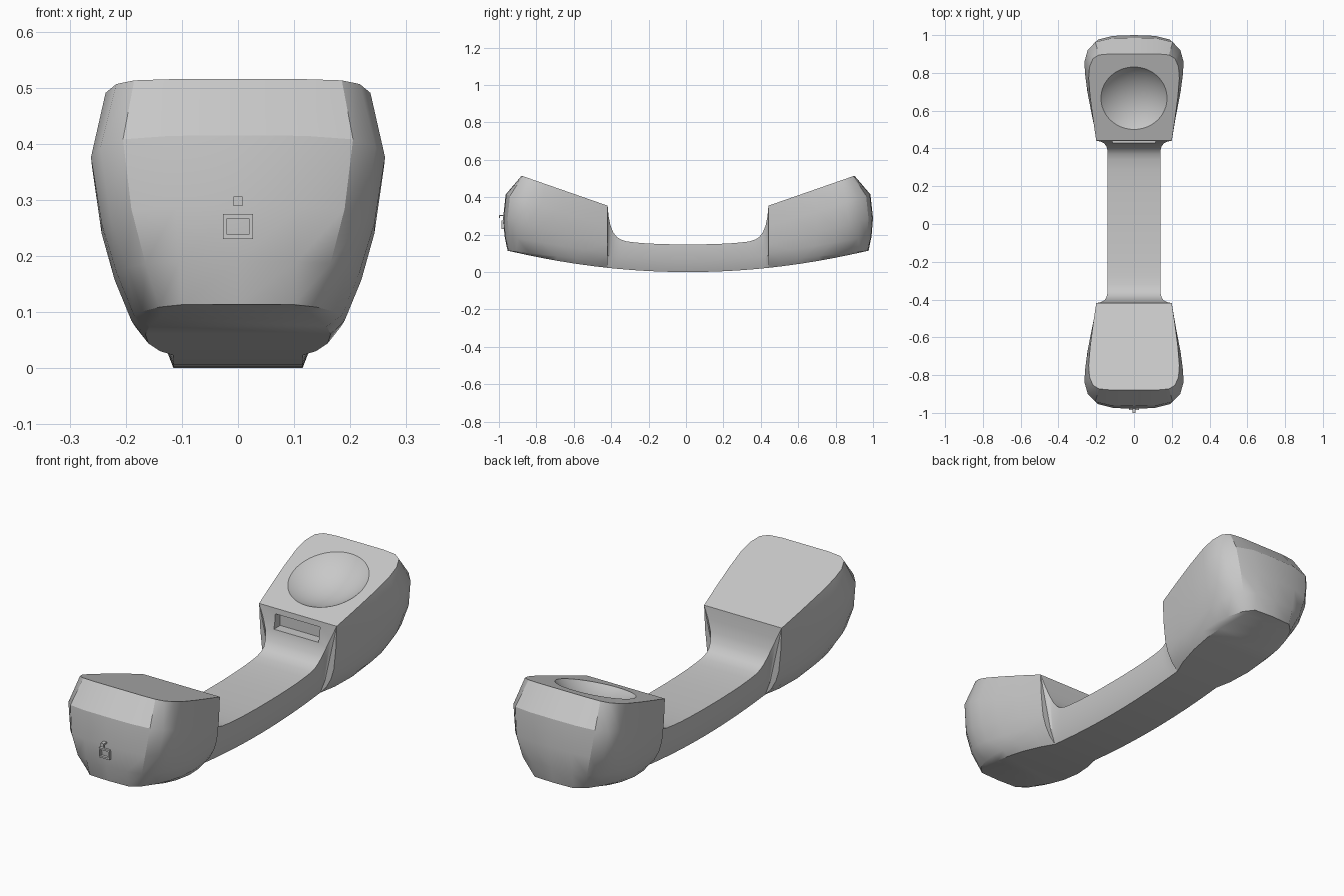
import bpy, bmesh, math
from mathutils import Matrix

if "Cube" in bpy.data.objects:
    bpy.data.objects.remove(bpy.data.objects["Cube"])

MID = 0.011          # y of the handle's middle
TILT = 0.348         # slope of the cap faces

grey = bpy.data.materials.new("light_grey")
grey.diffuse_color = (0.58, 0.58, 0.58, 1)
grey.use_nodes = True
grey.node_tree.nodes["Principled BSDF"].inputs["Base Color"].default_value = grey.diffuse_color


def finish(name, bm):
    bmesh.ops.recalc_face_normals(bm, faces=bm.faces)
    me = bpy.data.meshes.new(name)
    bm.to_mesh(me)
    bm.free()
    ob = bpy.data.objects.new(name, me)
    bpy.context.collection.objects.link(ob)
    me.materials.append(grey)
    return ob


def smooth(ob):
    bpy.ops.object.select_all(action='DESELECT')
    ob.select_set(True)
    bpy.context.view_layer.objects.active = ob
    bpy.ops.object.shade_smooth_by_angle(angle=math.radians(30))


def boxes(name, spans):
    bm = bmesh.new()
    for (x0, x1), (y0, y1), (z0, z1) in spans:
        m = Matrix.Translation(((x0 + x1) / 2, (y0 + y1) / 2, (z0 + z1) / 2))
        bmesh.ops.create_cube(bm, size=1, matrix=m @ Matrix.Diagonal((x1 - x0, y1 - y0, z1 - z0, 1)))
    return finish(name, bm)


def cut(ob, cutter):
    mod = ob.modifiers.new("cut", 'BOOLEAN')
    mod.operation = 'DIFFERENCE'
    mod.solver = 'EXACT'
    mod.object = cutter
    bpy.context.view_layer.objects.active = ob
    bpy.ops.object.modifier_apply(modifier=mod.name)


def bridge(bm, a, b):
    n = len(a)
    for i in range(n):
        j = (i + 1) % n
        bm.faces.new((a[i], a[j], b[j], b[i]))


# Half outlines of each head level: height rule, then (half width, distance from middle)
LEVELS = [
    (lambda u: 0.355 + TILT * (u - 0.43),      # cap face
     [(.2, .43), (.215, .53), (.232, .66), (.24, .76), (.236, .82),
      (.217, .865), (.185, .884), (.12, .89), (0, .89)]),
    (lambda u: 0.245 + 0.312 * (u - 0.43),     # widest ridge
     [(.195, .43), (.222, .56), (.247, .69), (.26, .79), (.262, .85),
      (.245, .91), (.205, .952), (.12, .972), (0, .975)]),
    (lambda u: 0.15 + 0.25 * (u - 0.43),       # middle of the shell
     [(.185, .43), (.21, .56), (.232, .69), (.243, .79), (.243, .86),
      (.228, .92), (.19, .965), (.11, .985), (0, .989)]),
    (lambda u: 0.10 + 0.165 * (u - 0.43),      # lower shell
     [(.17, .43), (.195, .55), (.212, .68), (.22, .78), (.216, .85),
      (.198, .91), (.165, .955), (.105, .978), (0, .981)]),
    (lambda u: 0.055 + 0.11 * (u - 0.43),      # lower edge
     [(.145, .43), (.165, .5), (.183, .6), (.19, .7), (.185, .78),
      (.17, .85), (.14, .92), (.1, .96), (0, .965)]),
    (lambda u: 0.1235 * u * u,                 # underside
     [(.115, .43), (.14, .5), (.16, .6), (.165, .7), (.158, .78),
      (.14, .85), (.125, .91), (.1, .95), (0, .957)]),
]


def head(name, side):
    bm = bmesh.new()
    rings = []
    for height, half in LEVELS:
        outline = half + [(-x, u) for x, u in reversed(half[:-1])]
        rings.append([bm.verts.new((x, MID + side * u, height(u))) for x, u in outline])
    for a, b in zip(rings, rings[1:]):
        bridge(bm, a, b)
    bm.faces.new(rings[0])
    low, last = rings[-1], len(rings[-1]) - 1
    for i in range(last // 2):
        quad = [low[i], low[i + 1], low[last - i - 1], low[last - i]]
        bm.faces.new(list(dict.fromkeys(quad)))
    return finish(name, bm)


ear_head = head("back_head", 1)
mouth_head = head("front_head", -1)

# Handle: (distance, top height, top half width), flaring up into the heads
half = [(.07, .148, .14), (.15, .15, .14), (.22, .153, .14), (.28, .158, .14),
        (.33, .164, .14), (.36, .174, .14), (.38, .187, .141), (.4, .212, .146),
        (.415, .25, .157), (.425, .3, .176), (.43, .355, .2)]
stations = [(-u, z, w) for u, z, w in reversed(half)] + [(0, .148, .14)] + half
bm = bmesh.new()
rings = []
for u, top, w in stations:
    low = 0.1235 * u * u
    ring = [(.115, low), (.14, low + .065), (w, top)]
    ring += [(-x, z) for x, z in reversed(ring)]
    rings.append([bm.verts.new((x, MID + u, z)) for x, z in ring])
for a, b in zip(rings, rings[1:]):
    bridge(bm, a, b)
bm.faces.new(rings[0])
bm.faces.new(rings[-1])
handle = finish("handle", bm)

# Round dish in the back cap
r, depth, u = 0.175, 0.06, 0.655
ball = (r * r + depth * depth) / (2 * depth)
ang = math.atan(TILT)
lift = ball - depth
bm = bmesh.new()
place = Matrix.Translation((0, MID + u - lift * math.sin(ang),
                            LEVELS[0][0](u) + lift * math.cos(ang))) @ Matrix.Rotation(ang, 4, 'X')
bmesh.ops.create_uvsphere(bm, u_segments=64, v_segments=48, radius=ball, matrix=place)
dish = finish("dish_cutter", bm)
cut(ear_head, dish)

# Rectangular notch in the inner wall of the back head
notch = boxes("notch_cutter", [((-.115, .115), (.38, .475), (.262, .33))])
cut(ear_head, notch)
cut(handle, notch)
for helper in (dish, notch):
    bpy.data.objects.remove(helper)

for ob in (ear_head, mouth_head, handle):
    smooth(ob)

# Cord socket frame and its latch on the front
out = (-.986, -.955)
boxes("cord_socket", [((-.027, .027), out, (.267, .275)), ((-.027, .027), out, (.23, .238)),
                      ((-.027, -.02), out, (.238, .267)), ((.02, .027), out, (.238, .267))])
boxes("socket_latch", [((-.008, .008), (-1, -.955), (.299, .306)),
                       ((-.008, .008), (-1, -.994), (.289, .299))])
